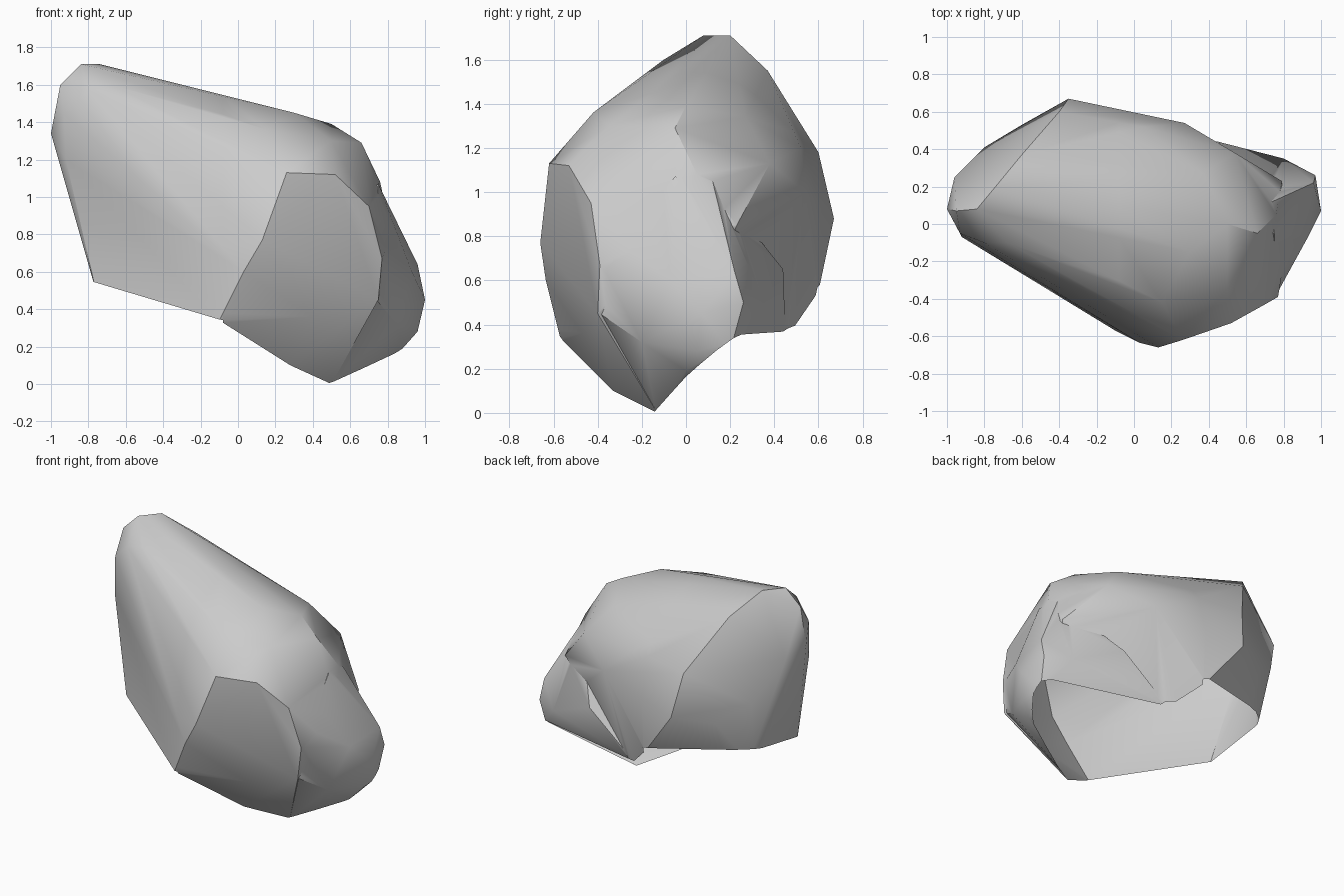
import bpy, bmesh, math
from mathutils import Vector

if "Cube" in bpy.data.objects:
    bpy.data.objects.remove(bpy.data.objects["Cube"])


def hull(name, points):
    bm = bmesh.new()
    for p in points:
        bm.verts.new(p)
    bmesh.ops.convex_hull(bm, input=bm.verts[:])
    bmesh.ops.delete(bm, geom=[v for v in bm.verts if not v.link_faces], context='VERTS')
    bmesh.ops.recalc_face_normals(bm, faces=bm.faces[:])
    me = bpy.data.meshes.new(name)
    bm.to_mesh(me)
    bm.free()
    ob = bpy.data.objects.new(name, me)
    bpy.context.collection.objects.link(ob)
    return ob


def trim(bm, side, split, co, normal):
    """Remove what lies beyond a plane, only on one side of x = split."""
    normal, co = Vector(normal).normalized(), Vector(co)
    faces = [f for f in bm.faces if (f.calc_center_median().x - split) * side > 0]
    geom = set(faces)
    for f in faces:
        geom.update(f.verts)
        geom.update(f.edges)
    bmesh.ops.bisect_plane(bm, geom=list(geom), plane_co=co, plane_no=normal)
    out = [f for f in bm.faces
           if (f.calc_center_median().x - split) * side > 0
           and (f.calc_center_median() - co).dot(normal) > 0]
    bmesh.ops.delete(bm, geom=out, context='FACES')


# main boulder mass: peak, back, crown, front facets, underside
boulder = hull("boulder", [
    (-1, .08, 1.34), (-.95, .07, 1.6), (-.84, .08, 1.71), (-.74, .2, 1.71),
    (-.96, .25, 1.3), (-.92, -.07, 1.2), (-.93, -.05, 1.45), (-.8, -.1, 1.57),
    (-.68, -.1, 1.6), (-.6, .37, 1.55), (-.4, .6, 1.18), (-.35, .67, .88),
    (-.8, .41, 1.0), (-.6, .53, .85), (-.75, .3, .48), (-.76, -.16, .5),
    (-.1, .6, .55), (.1, .47, .36), (.27, .54, 1.0), (.05, .52, 1.2),
    (.3, -.15, 1.45), (.37, .27, 1.34), (.5, 0, 1.39), (.66, -.05, 1.29),
    (.54, .38, 1.13), (.76, .05, 1.08), (.82, -.1, .8), (.15, -.42, 1.36),
    (.5, -.35, 1.3), (.26, -.62, 1.13), (.52, -.53, 1.12), (.7, -.43, .95),
    (.77, -.39, .67), (.75, -.4, .45), (.13, -.66, .77), (.03, -.635, .6),
    (-.1, -.57, .34), (0, -.46, .25), (.28, -.33, .1), (.4, -.47, .36),
    (.5, -.13, 0), (.79, .23, .85), (.5, .3, .6)])

# low shoulder on the right, rising into the right face
shoulder = hull("shoulder", [
    (.96, .22, .64), (1, .07, .45), (.97, .26, .5), (.95, .2, .28),
    (.96, .05, .28), (.88, 0, .19), (.74, 0, .1), (.5, -.13, 0), (.8, .35, .5),
    (.45, .44, .65), (.1, .45, .37), (.85, -.2, .32), (.74, -.39, .45),
    (.29, -.32, .1), (.84, 0, .83), (.93, -.07, .6), (.3, 0, .7),
    (.8, .2, .86), (.75, -.05, 1.07), (.74, .12, 1.05), (.76, -.38, .67)])

# fuse the two masses
mod = boulder.modifiers.new("fuse", 'BOOLEAN')
mod.operation, mod.solver, mod.object = 'UNION', 'EXACT', shoulder
deps = bpy.context.evaluated_depsgraph_get()
fused = bpy.data.meshes.new_from_object(boulder.evaluated_get(deps))
boulder.modifiers.clear()
boulder.data = fused
bpy.data.objects.remove(shoulder)

# open underside: drop the bottom faces, then trim the left and right rims
bm = bmesh.new()
bm.from_mesh(fused)
bm.normal_update()
down = Vector((-.52, .16, -.84)).normalized()
bottom = [f for f in bm.faces if f.normal.z < -.6 and f.normal.dot(down) > .72]
bmesh.ops.delete(bm, geom=bottom, context='FACES')
bmesh.ops.bisect_plane(bm, geom=bm.verts[:] + bm.edges[:] + bm.faces[:],
                       plane_co=(-.08, 0, 0), plane_no=(1, 0, 0))
trim(bm, -1, -.08, (0, 0, .439), (-.177, .196, -1))
trim(bm, 1, -.08, (.5, -.14, .008), (.039, .174, -.241))
bm.to_mesh(fused)
bm.free()

# soft shading with crisp facet borders
bpy.context.view_layer.objects.active = boulder
boulder.select_set(True)
bpy.ops.object.shade_smooth_by_angle(angle=math.radians(34))
